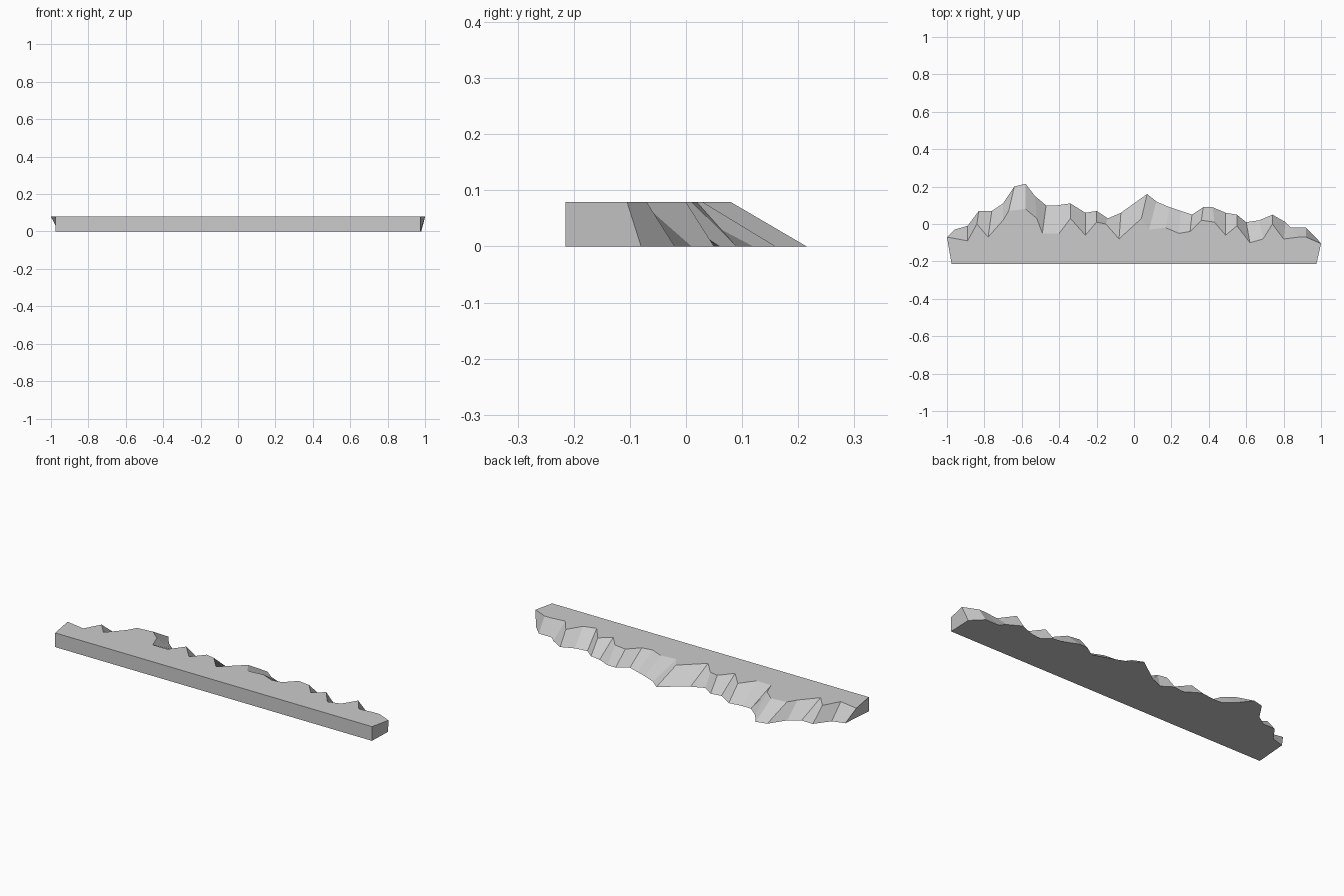
import bpy
import bmesh

cube = bpy.data.objects.get("Cube")
if cube:
    bpy.data.objects.remove(cube, do_unlink=True)

HEIGHT = 0.079
FRONT_Y = -0.215
FRONT_X = 0.975


def make_material(name, colour):
    material = bpy.data.materials.new(name)
    material.use_nodes = True
    material.diffuse_color = colour
    shader = material.node_tree.nodes["Principled BSDF"]
    shader.inputs["Base Color"].default_value = colour
    shader.inputs["Roughness"].default_value = 0.8
    return material


# Jagged back edge in hundredths of a unit, running from the right end to the left end
foot_edge = [
    (-96, -3), (-89, -1), (-83, 7), (-76, 7), (-70, 11), (-64, 20), (-58, 21.5),
    (-53, 15), (-47, 10), (-41, 10), (-34, 11), (-26, 6), (-20, 7), (-14, 3),
    (-7, 6), (7, 16), (12, 12), (19, 9), (25, 7), (31, 5), (37, 9), (42, 9),
    (49, 6), (55, 5), (60, 1), (67, 2), (74, 5), (81, 1), (84, -2), (92, -2),
    (98, -8),
]
rim_edge = [
    (-100, -7), (-89, -9), (-84, 0), (-78, -7), (-70, 2), (-67, 7), (-58, 8),
    (-52, 3), (-49, -5), (-40, -5), (-34, 3), (-26, -6), (-20, 1), (-15, 0),
    (-8, -8), (4, 3), (8, -3), (17, -2), (24, -5), (30, -4), (36, 2), (43, 1),
    (49, -6), (55, -1), (62, -10), (69, -8), (74, 0), (80, -8), (88, -7),
    (92, -7), (100, -10.5),
]


def outline(bm, edge, z):
    """Close a jagged edge with the straight front corners."""
    points = [(x / 100, y / 100) for x, y in edge]
    points += [(FRONT_X, FRONT_Y), (-FRONT_X, FRONT_Y)]
    return [bm.verts.new((x, y, z)) for x, y in points]


def build_ledge(name, material):
    bm = bmesh.new()
    foot = outline(bm, foot_edge, 0)
    rim = outline(bm, rim_edge, HEIGHT)
    bm.faces.new(foot)
    bm.faces.new(reversed(rim))
    # Sloping rock facets, end faces and flat front
    for i in range(len(foot)):
        j = (i + 1) % len(foot)
        bm.faces.new((foot[j], foot[i], rim[i], rim[j]))
    bmesh.ops.recalc_face_normals(bm, faces=bm.faces)
    mesh = bpy.data.meshes.new(name)
    bm.to_mesh(mesh)
    bm.free()
    mesh.materials.append(material)
    ledge = bpy.data.objects.new(name, mesh)
    bpy.context.collection.objects.link(ledge)
    return ledge


stone = make_material("stone grey", (0.6, 0.6, 0.6, 1))
build_ledge("rock_ledge", stone)
